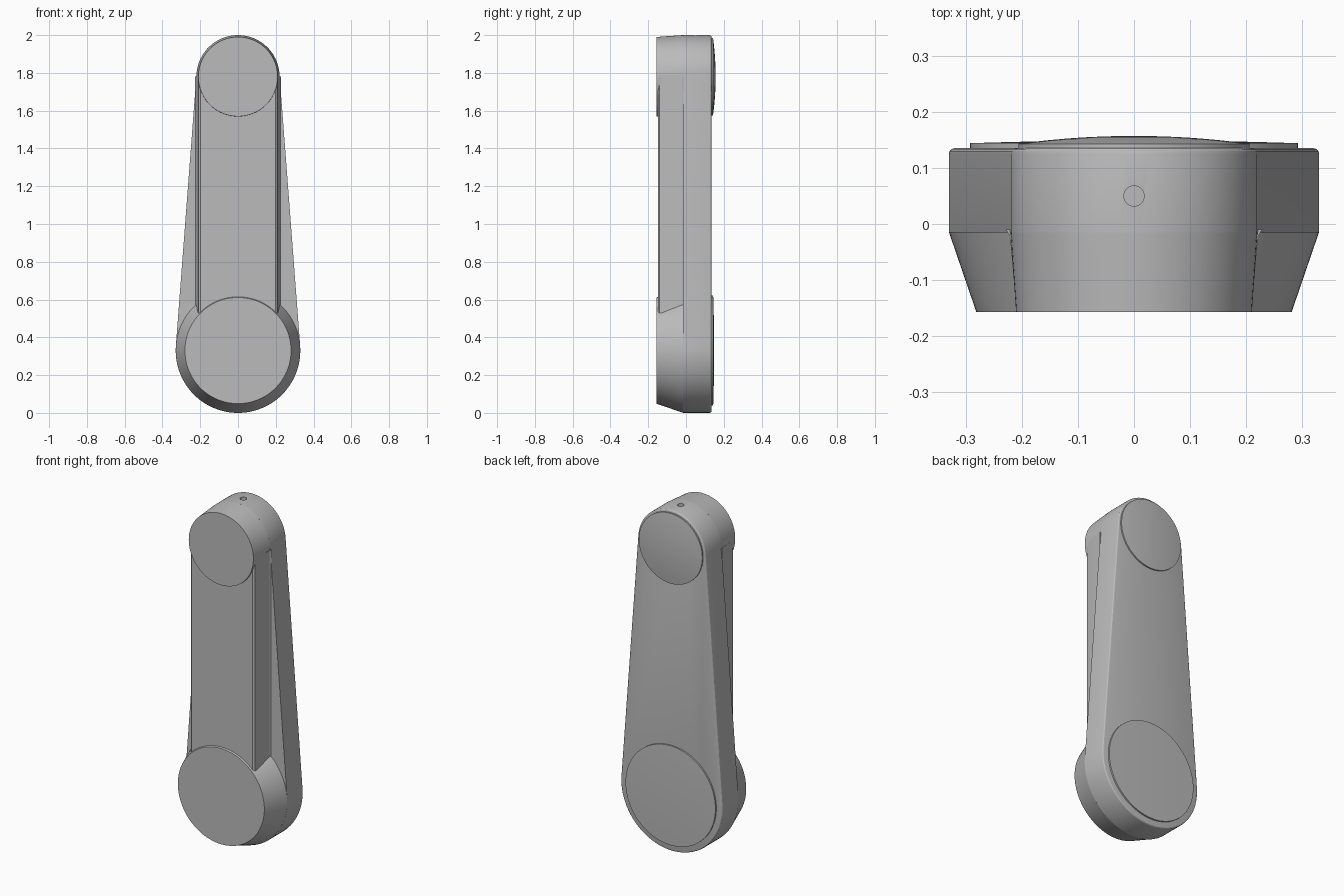
import bpy, bmesh, math
from mathutils import Vector

cube = bpy.data.objects.get("Cube")
if cube:
    bpy.data.objects.remove(cube)

grey = bpy.data.materials.new("plain grey")
grey.use_nodes = True
colour = (0.5, 0.5, 0.5, 1)
grey.diffuse_color = colour
grey.node_tree.nodes["Principled BSDF"].inputs["Base Color"].default_value = colour

LOW, HIGH = 0.33, 1.78          # heights of the two pivots
R_LOW, R_HIGH = 0.33, 0.22      # radii of the arm ends


def finish(name, bm):
    bmesh.ops.recalc_face_normals(bm, faces=bm.faces)
    mesh = bpy.data.meshes.new(name)
    bm.to_mesh(mesh)
    bm.free()
    mesh.materials.append(grey)
    obj = bpy.data.objects.new(name, mesh)
    bpy.context.collection.objects.link(obj)
    return obj


def smooth(obj):
    bpy.ops.object.select_all(action='DESELECT')
    obj.select_set(True)
    bpy.context.view_layer.objects.active = obj
    bpy.ops.object.shade_smooth_by_angle(angle=math.radians(25))


def extrude(name, outline, direction):
    bm = bmesh.new()
    face = bm.faces.new([bm.verts.new(p) for p in outline])
    made = bmesh.ops.extrude_face_region(bm, geom=[face])
    verts = [g for g in made["geom"] if isinstance(g, bmesh.types.BMVert)]
    bmesh.ops.translate(bm, verts=verts, vec=direction)
    return finish(name, bm)


def lathe(name, z, profile, steps=96):
    """Turn (radius, y) points around a front-to-back axis at height z."""
    bm = bmesh.new()
    rings = []
    for r, y in profile:
        rings.append([bm.verts.new((r * math.cos(a), y, z + r * math.sin(a)))
                      for a in (math.tau * i / steps for i in range(steps))])
    for a, b in zip(rings, rings[1:]):
        for i in range(steps):
            j = (i + 1) % steps
            bm.faces.new((a[i], a[j], b[j], b[i]))
    bm.faces.new(rings[0])
    bm.faces.new(rings[-1])
    obj = finish(name, bm)
    smooth(obj)
    return obj


def dome(radius, base, rim, crown):
    """Thin disc profile with a shallow crown."""
    points = [(radius, base), (radius, rim)]
    for i in range(1, 8):
        t = 1 - i / 8
        points.append((radius * t, rim + (crown - rim) * (1 - t * t)))
    return points + [(0.01, crown)]


# Tapered arm: two arcs joined by tangent sides
lean = math.asin((R_LOW - R_HIGH) / (HIGH - LOW))
outline = []
for z, r, start, end in ((HIGH, R_HIGH, lean, math.pi - lean),
                         (LOW, R_LOW, math.pi - lean, math.tau + lean)):
    for i in range(49):
        a = start + (end - start) * i / 48
        outline.append((r * math.cos(a), -0.015, z + r * math.sin(a)))
arm = extrude("tapered_arm", outline, Vector((0, 0.15, 0)))

# Rounded rear rim of the arm
bm = bmesh.new()
bm.from_mesh(arm.data)
rim = [e for e in bm.edges if all(v.co.y > 0.13 for v in e.verts)]
bmesh.ops.bevel(bm, geom=rim, offset=0.01, segments=3, profile=0.5, affect='EDGES')
bm.to_mesh(arm.data)
bm.free()

# Small blind hole in the top end
bm = bmesh.new()
bmesh.ops.create_cone(bm, cap_ends=True, segments=32, radius1=0.018,
                      radius2=0.018, depth=0.08)
bmesh.ops.translate(bm, verts=bm.verts, vec=(0, 0.05, 2))
cutter = finish("hole_cutter", bm)
cutter.hide_render = True
cutter.hide_viewport = True
cut = arm.modifiers.new("pin hole", 'BOOLEAN')
cut.object = cutter
cut.solver = 'EXACT'
bpy.context.view_layer.objects.active = arm
bpy.ops.object.modifier_apply(modifier=cut.name)
bpy.data.objects.remove(cutter)
smooth(arm)

# Raised front beam with softened edges, running between the pivots
half = [(0.228, -0.01), (0.221, -0.022), (0.212, -0.125), (0.208, -0.14), (0.198, -0.147)]
section = half + [(-x, y) for x, y in reversed(half)]
beam = extrude("front_beam", [(x, y, LOW) for x, y in section],
               Vector((0, 0, HIGH - LOW)))
smooth(beam)

# Front bosses
lathe("lower_boss", LOW, [(R_LOW, -0.014), (0.281, -0.157)])
lathe("upper_boss", HIGH, [(R_HIGH, -0.014), (0.217, -0.06), (0.21, -0.157)])

# Rear cover discs
lathe("lower_cover", LOW, dome(0.292, 0.13, 0.144, 0.149))
lathe("upper_cover", HIGH, dome(0.206, 0.13, 0.143, 0.157))
